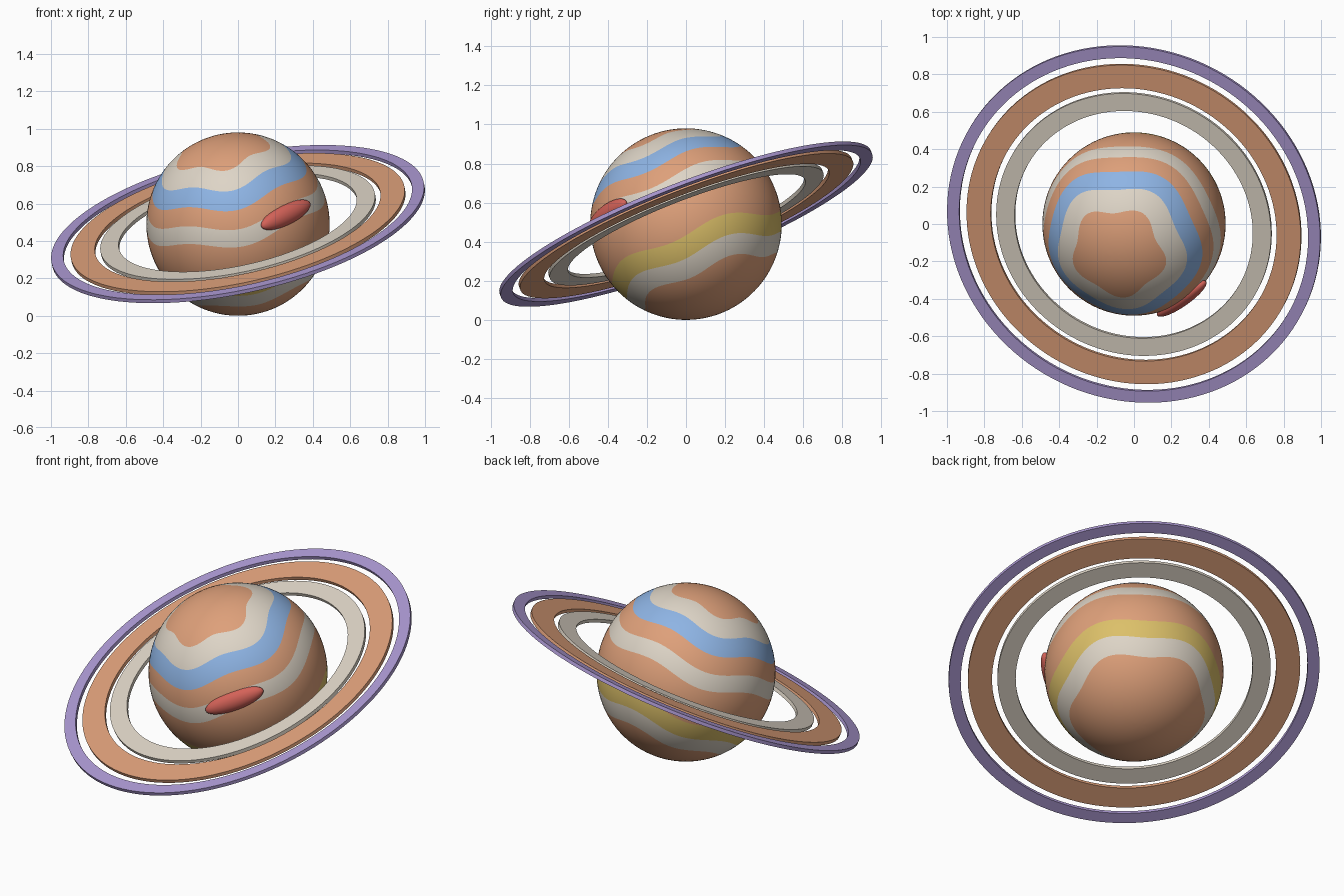
import bpy, bmesh
from math import sin, cos, radians, tau
from mathutils import Vector, Matrix

cube = bpy.data.objects.get("Cube")
if cube:
    bpy.data.objects.remove(cube, do_unlink=True)

RADIUS = 0.49
AXIS = Vector((-0.20, -0.354, 0.914)).normalized()
TILT = (Matrix.Translation((0, 0, RADIUS))
        @ Vector((0, 0, 1)).rotation_difference(AXIS).to_matrix().to_4x4())


def linear(c):
    c /= 255
    return c / 12.92 if c < 0.04 else ((c + 0.055) / 1.055) ** 2.4


def material(name, *rgb):
    m = bpy.data.materials.new(name)
    m.use_nodes = True
    color = [linear(c) for c in rgb] + [1]
    m.diffuse_color = color
    m.node_tree.nodes["Principled BSDF"].inputs["Base Color"].default_value = color
    return m


orange = material("orange", 222, 160, 122)
cream = material("cream", 222, 213, 199)
blue = material("blue", 142, 180, 228)
yellow = material("yellow", 220, 192, 105)
red = material("red", 212, 98, 88)
purple = material("purple", 172, 153, 210)


def make_object(name, bm, mats, matrix=TILT):
    bmesh.ops.recalc_face_normals(bm, faces=bm.faces)
    mesh = bpy.data.meshes.new(name)
    bm.to_mesh(mesh)
    bm.free()
    for m in mats:
        mesh.materials.append(m)
    ob = bpy.data.objects.new(name, mesh)
    bpy.context.collection.objects.link(ob)
    ob.matrix_world = matrix
    bpy.ops.object.select_all(action='DESELECT')
    ob.select_set(True)
    bpy.context.view_layer.objects.active = ob
    bpy.ops.object.shade_smooth_by_angle(angle=radians(40))
    return ob


# Planet: sphere rows follow wavy band edges, each band coloured by its rows
BANDS = [(60, orange), (45, cream), (32, blue), (20, orange), (8.8, cream),
         (-16, orange), (-28.5, yellow), (-41.5, cream), (-90, orange)]
PALETTE = [orange, cream, blue, yellow]
SEGMENTS = 100


def surface(lat, lon):
    lat += 2.6 * cos(5 * (lon - radians(22))) * min(1, (90 - abs(lat)) / 30)
    a = radians(lat)
    return Vector((cos(a) * cos(lon), cos(a) * sin(lon), sin(a))) * RADIUS


bm = bmesh.new()
rows, row_mats, start = [], [], 90
for end, mat in BANDS:
    steps = max(3, round((start - end) / 3))
    for i in range(1, steps + 1):
        rows.append(start + (end - start) * i / steps)
        row_mats.append(PALETTE.index(mat))
    start = end
top = bm.verts.new((0, 0, RADIUS))
bottom = bm.verts.new((0, 0, -RADIUS))
loops = [[bm.verts.new(surface(lat, tau * k / SEGMENTS)) for k in range(SEGMENTS)]
         for lat in rows[:-1]]
for k in range(SEGMENTS):
    n = (k + 1) % SEGMENTS
    bm.faces.new((top, loops[0][k], loops[0][n])).material_index = row_mats[0]
    for upper, lower, index in zip(loops, loops[1:], row_mats[1:]):
        bm.faces.new((upper[k], lower[k], lower[n], upper[n])).material_index = index
    bm.faces.new((loops[-1][k], bottom, loops[-1][n])).material_index = row_mats[-1]
make_object("planet", bm, PALETTE)


# Rings: flat bands with a thin rectangular section
def ring(name, inner, outer, mat, half=0.01, segments=128):
    bm = bmesh.new()
    section = [(inner, -half), (outer, -half), (outer, half), (inner, half)]
    loops = []
    for k in range(segments):
        a = tau * k / segments
        loops.append([bm.verts.new((r * cos(a), r * sin(a), z)) for r, z in section])
    for k in range(segments):
        p, q = loops[k - 1], loops[k]
        for j in range(4):
            bm.faces.new((p[j - 1], p[j], q[j], q[j - 1]))
    make_object(name, bm, [mat])


ring("inner_ring", 0.65, 0.75, cream)
ring("middle_ring", 0.78, 0.912, orange)
ring("outer_ring", 0.952, 1.018, purple)

# Storm spot: flattened ellipsoid lying along the bands
lat, lon = radians(16.5), radians(-53)
out = Vector((cos(lat) * cos(lon), cos(lat) * sin(lon), sin(lat)))
east = Vector((-sin(lon), cos(lon), 0))
frame = Matrix((east, out.cross(east), out)).transposed().to_4x4()
bm = bmesh.new()
bmesh.ops.create_uvsphere(bm, u_segments=40, v_segments=24, radius=1)
bmesh.ops.scale(bm, vec=(0.17, 0.055, 0.042), verts=bm.verts)
make_object("storm_spot", bm, [red],
            TILT @ Matrix.Translation(out * 0.476) @ frame)
